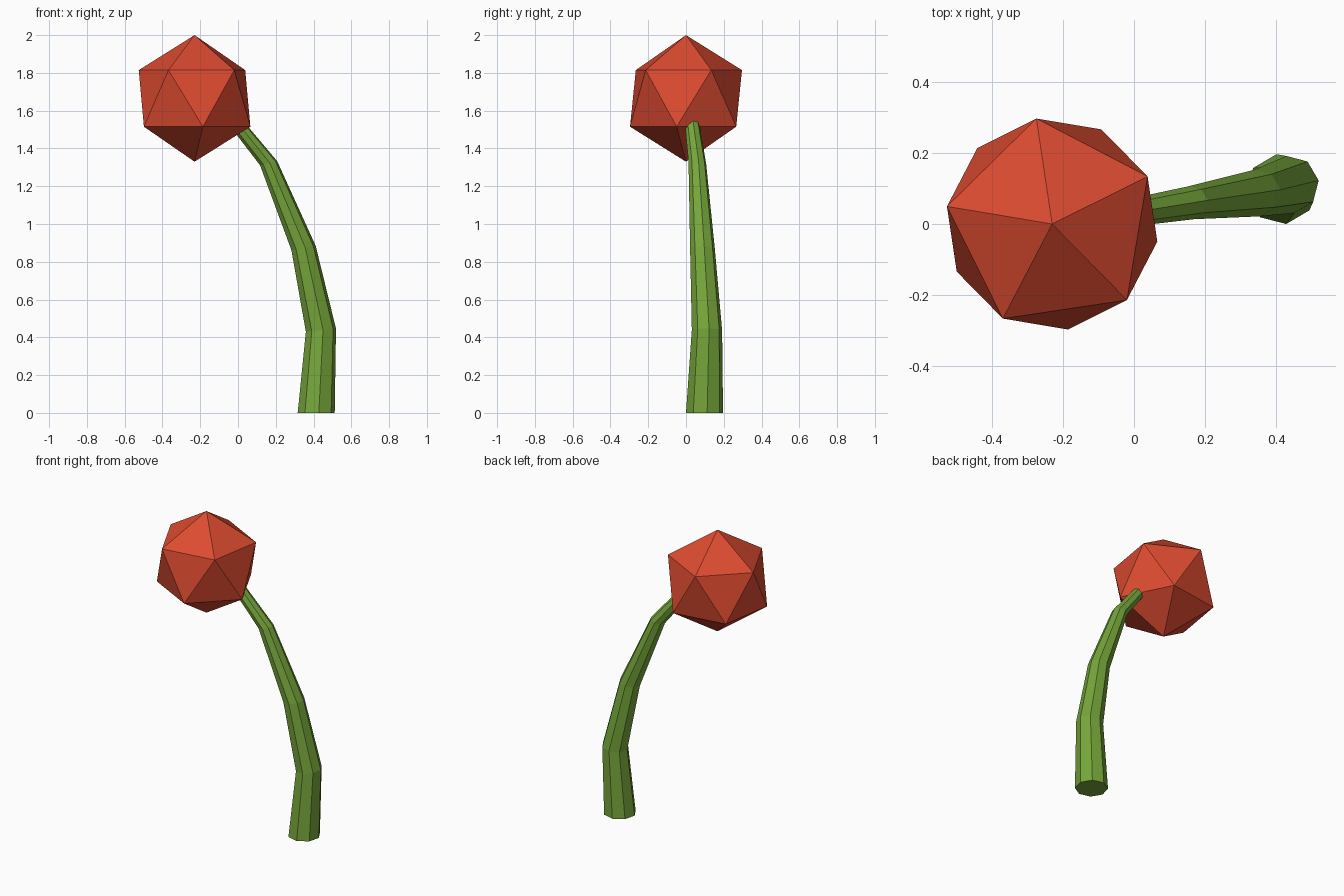
import bpy, bmesh
from math import cos, sin, radians
from mathutils import Matrix, Vector

if "Cube" in bpy.data.objects:
    bpy.data.objects.remove(bpy.data.objects["Cube"], do_unlink=True)


def make_material(name, rgb):
    mat = bpy.data.materials.new(name)
    mat.use_nodes = True
    color = (*rgb, 1.0)
    mat.diffuse_color = color
    mat.node_tree.nodes["Principled BSDF"].inputs["Base Color"].default_value = color
    return mat


def finish(bm, name, mat):
    bmesh.ops.recalc_face_normals(bm, faces=bm.faces)
    mesh = bpy.data.meshes.new(name)
    bm.to_mesh(mesh)
    bm.free()
    mesh.materials.append(mat)
    obj = bpy.data.objects.new(name, mesh)
    bpy.context.collection.objects.link(obj)
    return obj


red = make_material("coral_red", (0.72, 0.07, 0.03))
green = make_material("leaf_green", (0.18, 0.38, 0.043))

# Flower head: a plain icosahedron turned about z
bm = bmesh.new()
bmesh.ops.create_icosphere(bm, subdivisions=1, radius=0.335)
head = finish(bm, "flower_head", red)
head.location = (-0.23, 0, 1.665)
head.rotation_euler.z = radians(26.5)

# Stem: tapering octagonal rings (centre, radius, lean in degrees)
SIDES = 8
rings = [
    ((0.414, 0.098, 0.0), 0.099, 0),
    ((0.439, 0.111, 0.438), 0.081, 6),
    ((0.347, 0.087, 0.873), 0.066, 10),
    ((0.162, 0.060, 1.322), 0.047, 14),
    ((-0.05, 0.025, 1.585), 0.037, 20),
]
bm = bmesh.new()
loops = []
for centre, radius, lean in rings:
    tilt = Matrix.Rotation(radians(-lean), 3, "Y")
    angles = [radians(8 + 360 * i / SIDES) for i in range(SIDES)]
    loops.append([bm.verts.new(Vector(centre) + tilt @ Vector((radius * cos(a), radius * sin(a), 0)))
                  for a in angles])
for low, high in zip(loops, loops[1:]):
    for i in range(SIDES):
        j = (i + 1) % SIDES
        bm.faces.new((low[i], low[j], high[j], high[i]))
bm.faces.new(loops[0])
bm.faces.new(loops[-1])
finish(bm, "stem", green)
